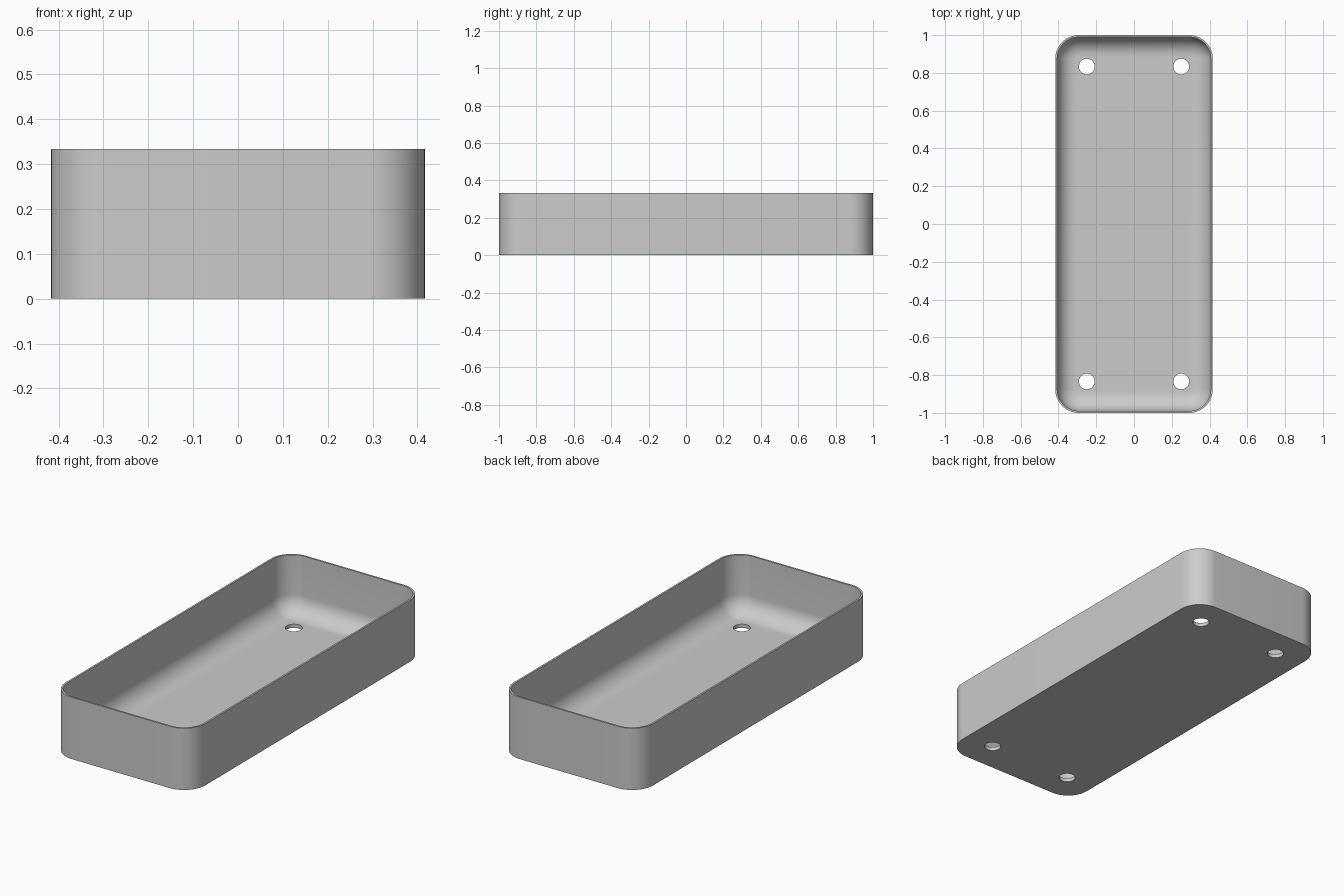
import bpy, bmesh, math

if "Cube" in bpy.data.objects:
    bpy.data.objects.remove(bpy.data.objects["Cube"])

HX, HY, H = 0.4167, 1.0, 0.3333        # half width, half length, height
R, WALL, FLOOR, FILLET = 0.125, 0.01, 0.02, 0.1
CORNER_SEGS, FILLET_SEGS = 16, 12

grey = bpy.data.materials.new("plain grey")
grey.diffuse_color = (0.6, 0.6, 0.6, 1)
grey.use_nodes = True
grey.node_tree.nodes["Principled BSDF"].inputs["Base Color"].default_value = grey.diffuse_color


def ring(bm, inset, z):
    """Rounded rectangle of vertices, moved inward by inset."""
    r = R - inset
    verts = []
    for k, (sx, sy) in enumerate([(1, 1), (-1, 1), (-1, -1), (1, -1)]):
        for i in range(CORNER_SEGS + 1):
            a = math.pi / 2 * (k + i / CORNER_SEGS)
            verts.append(bm.verts.new((sx * (HX - R) + r * math.cos(a),
                                       sy * (HY - R) + r * math.sin(a), z)))
    return verts


# Tray section: outer wall, rim, inner wall, then the fillet down to the floor
section = [(0, 0), (0, H), (WALL, H)]
for i in range(FILLET_SEGS + 1):
    a = math.pi / 2 * i / FILLET_SEGS
    section.append((WALL + FILLET * (1 - math.cos(a)),
                    FLOOR + FILLET * (1 - math.sin(a))))

bm = bmesh.new()
rings = [ring(bm, d, z) for d, z in section]
for lo, hi in zip(rings, rings[1:]):
    n = len(lo)
    for i in range(n):
        j = (i + 1) % n
        bm.faces.new((lo[i], lo[j], hi[j], hi[i]))
bm.faces.new(rings[0][::-1])            # underside
bm.faces.new(rings[-1])                 # inner floor
bmesh.ops.recalc_face_normals(bm, faces=bm.faces)
mesh = bpy.data.meshes.new("tray")
bm.to_mesh(mesh)
bm.free()
mesh.materials.append(grey)
tray = bpy.data.objects.new("tray", mesh)
bpy.context.collection.objects.link(tray)

# Four drain holes near the corners
for x in (-0.25, 0.25):
    for y in (-0.8333, 0.8333):
        bpy.ops.mesh.primitive_cylinder_add(vertices=48, radius=0.0417,
                                            depth=0.1, location=(x, y, 0.01))
        cutter = bpy.context.object
        cutter.name = "hole_cutter"
        cutter.hide_render = True
        cutter.data.materials.append(grey)
        mod = tray.modifiers.new("drain_hole", 'BOOLEAN')
        mod.operation, mod.solver, mod.object = 'DIFFERENCE', 'EXACT', cutter
        bpy.ops.object.select_all(action='DESELECT')
        tray.select_set(True)
        bpy.context.view_layer.objects.active = tray
        bpy.ops.object.modifier_apply(modifier=mod.name)
        bpy.data.objects.remove(cutter)

bpy.ops.object.shade_smooth_by_angle(angle=math.radians(30))
